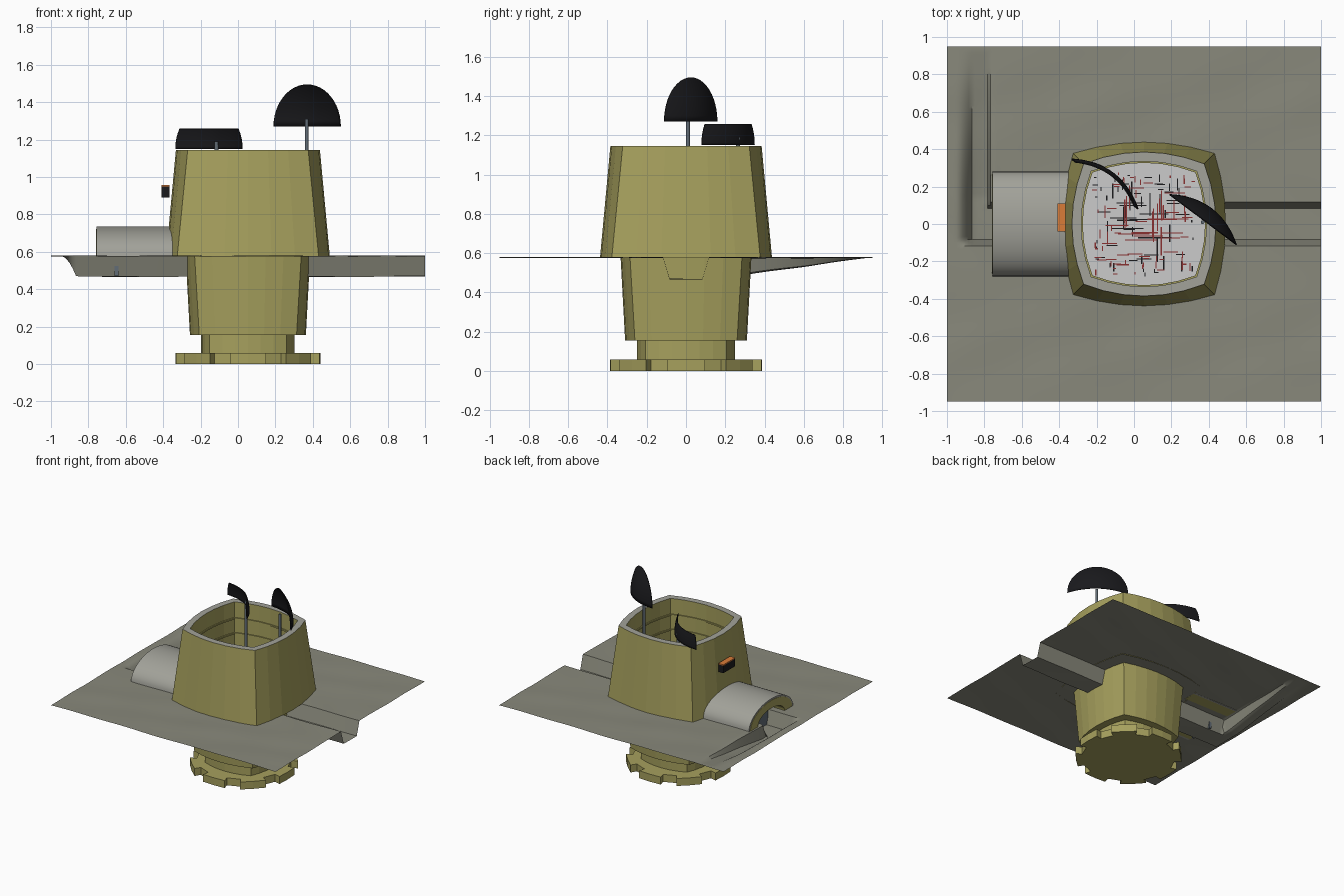
import bpy, bmesh, math, random
from mathutils import Vector

if "Cube" in bpy.data.objects:
    bpy.data.objects.remove(bpy.data.objects["Cube"])

random.seed(4)
CX = 0.053  # tower axis


def mat(name, r, g, b):
    m = bpy.data.materials.new(name)
    m.diffuse_color = (r, g, b, 1)
    m.use_nodes = True
    m.node_tree.nodes["Principled BSDF"].inputs["Base Color"].default_value = m.diffuse_color
    return m


OLIVE = mat("olive", 0.38, 0.35, 0.11)
EARTH = mat("earth", 0.25, 0.25, 0.2)
GREY = mat("pale_grey", 0.36, 0.36, 0.32)
WHITE = mat("floor_white", 0.55, 0.55, 0.56)
BLACK = mat("black", 0.01, 0.01, 0.012)
RED = mat("red", 0.25, 0.03, 0.03)
STEEL = mat("steel", 0.12, 0.15, 0.18)
ORANGE = mat("orange", 0.7, 0.2, 0.04)


def finish(name, bm, m, smooth=False, recalc=True):
    bmesh.ops.remove_doubles(bm, verts=bm.verts, dist=1e-5)
    if recalc:
        bmesh.ops.recalc_face_normals(bm, faces=bm.faces)
    me = bpy.data.meshes.new(name)
    bm.to_mesh(me)
    bm.free()
    me.materials.append(m)
    o = bpy.data.objects.new(name, me)
    bpy.context.collection.objects.link(o)
    if smooth:
        bpy.context.view_layer.objects.active = o
        o.select_set(True)
        bpy.ops.object.shade_smooth_by_angle(angle=math.radians(35))
        o.select_set(False)
    return o


def bowed_ring(corner, mid, z, seg=6):
    """Square outline with outward bowed sides."""
    pts = []
    for k in range(4):
        c, s = math.cos(k * math.pi / 2), math.sin(k * math.pi / 2)
        for i in range(seg):
            t = -1 + 2 * i / seg
            a, b = corner + (mid - corner) * (1 - t * t), t * corner
            pts.append((CX + a * c - b * s, a * s + b * c, z))
    return pts


def loft(name, rings, m, bottom=False, top=False, closed=False, recalc=True):
    bm = bmesh.new()
    vs = [[bm.verts.new(p) for p in r] for r in rings]
    n = len(vs[0])
    pairs = list(zip(vs, vs[1:])) + ([(vs[-1], vs[0])] if closed else [])
    for a, b in pairs:
        for i in range(n):
            j = (i + 1) % n
            bm.faces.new((a[i], a[j], b[j], b[i]))
    if bottom:
        bm.faces.new(vs[0][::-1])
    if top:
        bm.faces.new(vs[-1])
    return finish(name, bm, m, recalc=recalc)


def add_box(bm, lo, hi):
    v = bmesh.ops.create_cube(bm, size=1)["verts"]
    lo, hi = Vector(lo), Vector(hi)
    for p in v:
        p.co = (lo + hi) / 2 + p.co * (hi - lo)


def box(name, lo, hi, m):
    bm = bmesh.new()
    add_box(bm, lo, hi)
    return finish(name, bm, m)


# Toothed base plate: eight teeth, eight notches
def gear(z):
    pts = []
    for i in range(8):
        for da, r in ((-14, .345), (-14, .395), (0, .388), (14, .395), (14, .345)):
            a = math.radians(i * 45 + da)
            pts.append((CX + r * math.cos(a), r * math.sin(a), z))
    return pts


loft("base_plate", [gear(0), gear(.06)], OLIVE, True, True)
loft("neck", [bowed_ring(.205, .25, .06), bowed_ring(.205, .25, .155)], OLIVE)
loft("lower_body", [bowed_ring(.26, .31, .155), bowed_ring(.285, .333, .58)], OLIVE, True)

# Upper shell, rim and hollow interior with ledges
loft("upper_shell", [bowed_ring(.378, .438, .575), bowed_ring(.322, .385, 1.145)], OLIVE)
loft("rim", [bowed_ring(.322, .385, 1.145), bowed_ring(.282, .335, 1.145)], GREY, recalc=False)
inner = [bowed_ring(.282, .335, 1.145)]
for z in (1.02, .9, .78):
    inner += [bowed_ring(.282, .335, z), bowed_ring(.275, .327, z),
              bowed_ring(.275, .327, z - .012), bowed_ring(.282, .335, z - .012)]
inner.append(bowed_ring(.282, .335, .6))
loft("inner_wall", inner, OLIVE, recalc=False)
loft("inner_floor", [bowed_ring(.282, .335, .585), bowed_ring(.282, .335, .6)], WHITE, True, True)

# Street lines on the floor: long in the middle, short near the edge
for name, m, count in (("red_streets", RED, 90), ("dark_streets", BLACK, 70)):
    bm = bmesh.new()
    for _ in range(count):
        x, y = random.uniform(-.27, .27), random.uniform(-.27, .27)
        d = max(abs(x), abs(y))
        ln = max(.006, (.3 - d) * random.uniform(.1, .4))
        a, b = (ln, .003) if random.random() < .5 else (.003, ln)
        add_box(bm, (CX + x - a, y - b, .6), (CX + x + a, y + b, .606))
    finish(name, bm, m)

# Ground sheet with the sloping access trench pressed into it
clamp = lambda v: max(0.0, min(1.0, v))


def trench(x, y):
    ramp = clamp((.93 - y) * .14 / .11)
    along = clamp((x + .95) / .085) ** 2 * clamp((-.765 - x) / .02) * clamp((y + .11) / .02)
    across = clamp((x + .95) / .085) ** 2 * clamp((.11 - abs(y)) / .02)
    return .11 * max(along * ramp, across)


bm = bmesh.new()
NX, NY = 120, 114
grid = []
for j in range(NY + 1):
    row = []
    for i in range(NX + 1):
        x, y = -1 + 2 * i / NX, -.95 + 1.9 * j / NY
        wave = .003 * math.sin(9 * x + 2 * math.sin(5 * y)) * math.sin(8 * y + 3 * x)
        row.append(bm.verts.new((x, y, .578 + wave - trench(x, y))))
    grid.append(row)
for j in range(NY):
    for i in range(NX):
        p = grid[j][i].co
        if abs(p.x - CX) > .27 or abs(p.y) > .27:
            bm.faces.new((grid[j][i], grid[j][i + 1], grid[j + 1][i + 1], grid[j + 1][i]))
bmesh.ops.delete(bm, geom=[v for v in bm.verts if not v.link_faces], context='VERTS')
finish("ground", bm, EARTH, True, recalc=False)


# Entrance tunnel: earth-covered vault with an olive lining
def vault(name, x0, x1, outer, inner, m):
    angles = [math.pi * i / 24 for i in range(25)]
    def section(x):
        return ([(x, outer[0] * math.cos(a), .575 + outer[1] * math.sin(a)) for a in angles] +
                [(x, inner[0] * math.cos(a), .575 + inner[1] * math.sin(a)) for a in angles[::-1]])
    bm = bmesh.new()
    a, b = ([bm.verts.new(p) for p in section(x)] for x in (x0, x1))
    n = len(a)
    for i in range(n):
        j = (i + 1) % n
        bm.faces.new((a[i], a[j], b[j], b[i]))
    for r in (a, b):
        for i in range(24):
            bm.faces.new((r[i], r[i + 1], r[n - 2 - i], r[n - 1 - i]))
    return finish(name, bm, m, True)


vault("tunnel_cover", -.757, -.35, (.28, .16), (.265, .148), GREY)
vault("tunnel_lining", -.76, -.35, (.265, .148), (.17, .085), OLIVE)
box("tunnel_door", (-.66, -.1, .47), (-.64, .1, .645), STEEL)


# Curved black reflectors on posts
def reflector(name, cx, cy, z0, height, R=.225, D=.075, rows=12, cols=24):
    bm = bmesh.new()
    g = []
    for j in range(rows + 1):
        w = height * math.sin(j / rows * math.pi / 2)
        half = math.sqrt(max(0, R * R - w * w))
        row = []
        for i in range(cols + 1):
            u = half * -math.cos(math.pi * i / cols)
            v = D * (1 - (u * u + w * w) / R ** 2)
            row.append(bm.verts.new((cx + .8 * u + .6 * v, cy - .6 * u + .8 * v, z0 + w)))
        g.append(row)
    for j in range(rows):
        for i in range(cols):
            bm.faces.new((g[j][i], g[j][i + 1], g[j + 1][i + 1], g[j + 1][i]))
    o = finish(name, bm, BLACK, True)
    s = o.modifiers.new("thickness", 'SOLIDIFY')
    s.thickness = .006


def post(name, x, y, z1):
    bpy.ops.mesh.primitive_cylinder_add(vertices=12, radius=.01, depth=z1 - .6,
                                        location=(x, y, (z1 + .6) / 2))
    o = bpy.context.object
    o.name = name
    o.data.materials.append(STEEL)


reflector("right_reflector", .37, .025, 1.27, .225)
post("right_reflector_post", .367, .01, 1.31)
reflector("left_reflector", -.155, .215, 1.15, .108)
post("left_reflector_post", -.115, .265, 1.19)

# Small wall-mounted box above the tunnel
box("wall_box", (-.41, -.04, .89), (-.365, .11, .95), BLACK)
box("wall_box_lid", (-.41, -.04, .95), (-.365, .11, .958), ORANGE)
